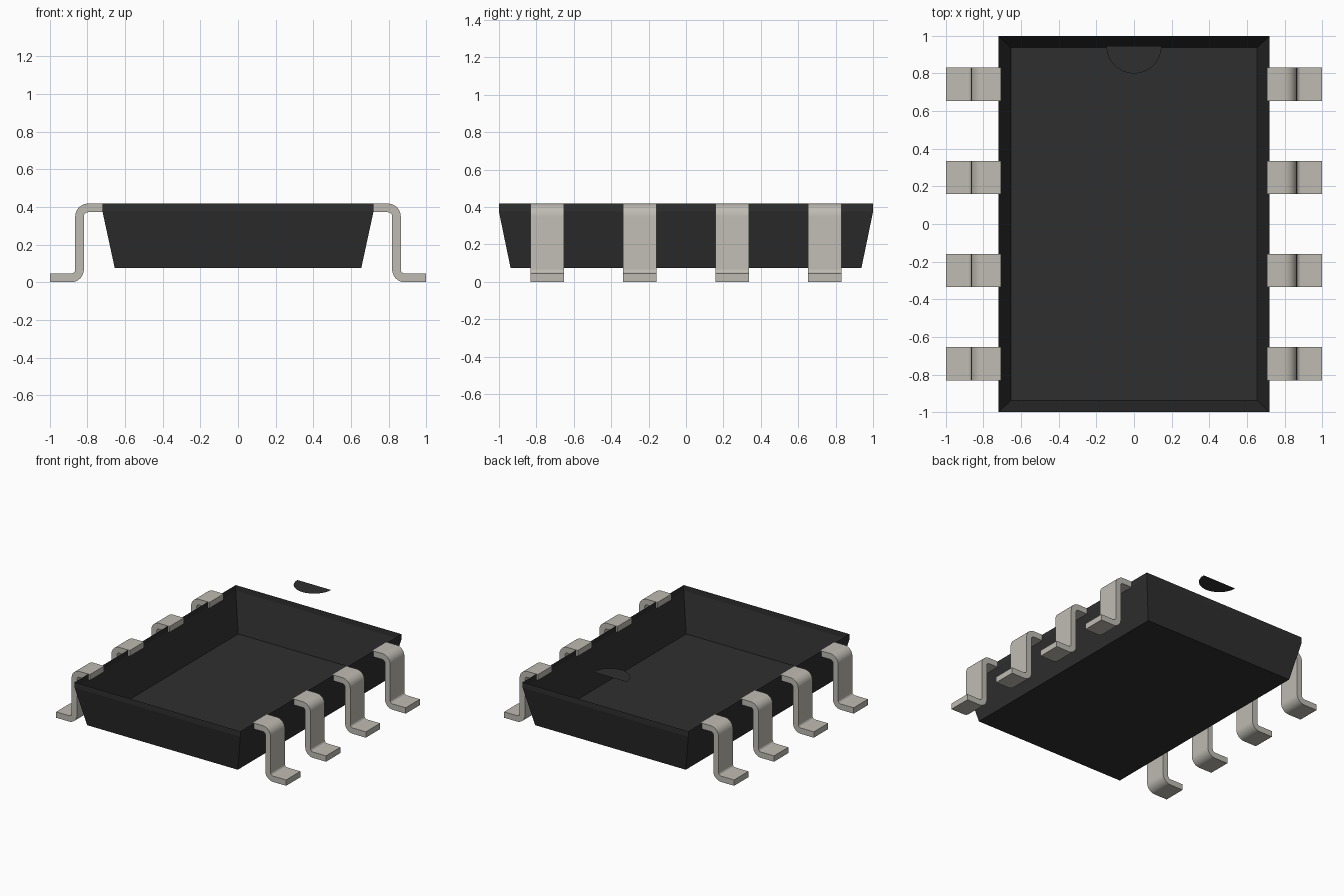
import bpy, bmesh, math

cube = bpy.data.objects.get("Cube")
if cube:
    bpy.data.objects.remove(cube, do_unlink=True)


def make_material(name, rgb, roughness):
    mat = bpy.data.materials.new(name)
    mat.use_nodes = True
    mat.diffuse_color = (*rgb, 1)
    bsdf = mat.node_tree.nodes["Principled BSDF"]
    bsdf.inputs["Base Color"].default_value = (*rgb, 1)
    bsdf.inputs["Roughness"].default_value = roughness
    return mat


black = make_material("black plastic", (0.028, 0.028, 0.028), 0.6)
metal = make_material("tinned metal", (0.52, 0.50, 0.45), 0.5)


def add_object(name, bm, mat):
    mesh = bpy.data.meshes.new(name)
    bm.to_mesh(mesh)
    bm.free()
    mesh.materials.append(mat)
    obj = bpy.data.objects.new(name, mesh)
    bpy.context.collection.objects.link(obj)
    return obj


# Package body: open tray of thin sheet, sloped walls and an upright rim band
bm = bmesh.new()
rings = []
for hx, hy, z in ((0.655, 0.938, 0.075), (0.72, 1.0, 0.375), (0.72, 1.0, 0.418)):
    rings.append([bm.verts.new((sx * hx, sy * hy, z))
                  for sx, sy in ((-1, -1), (1, -1), (1, 1), (-1, 1))])
bm.faces.new(rings[0][::-1])
for low, high in zip(rings, rings[1:]):
    for i in range(4):
        j = (i + 1) % 4
        bm.faces.new((low[i], low[j], high[j], high[i]))
add_object("package_body", bm, black)

# Orientation mark: flat half disc hovering above the back edge
bm = bmesh.new()
STEPS = 24
arc = [math.pi + math.pi * i / STEPS for i in range(STEPS + 1)]
bm.faces.new([bm.verts.new((0.146 * math.cos(a), 0.946 + 0.146 * math.sin(a), 0.632))
              for a in arc])
add_object("orientation_mark", bm, black)

# Gull-wing lead: a strip with two rounded bends
THICK, WIDTH, BEND = 0.046, 0.177, 0.045
X_IN, X_LEG, X_TIP = 0.706, 0.842, 1.0
Z_TOP, Z_FOOT = 0.395, 0.023


def lead_side(offset):
    """One side of the strip, offset from its centre line."""
    pts = [(X_IN, Z_TOP + offset)]
    for i in range(9):
        a = math.radians(90 - 90 * i / 8)
        r = BEND + offset
        pts.append((X_LEG - BEND + r * math.cos(a), Z_TOP - BEND + r * math.sin(a)))
    for i in range(9):
        a = math.radians(180 + 90 * i / 8)
        r = BEND - offset
        pts.append((X_LEG + BEND + r * math.cos(a), Z_FOOT + BEND + r * math.sin(a)))
    return pts + [(X_TIP, Z_FOOT + offset)]


def make_lead(name, side, y):
    bm = bmesh.new()
    outline = lead_side(THICK / 2) + lead_side(-THICK / 2)[::-1]
    face = bm.faces.new([bm.verts.new((side * x, y - WIDTH / 2, z)) for x, z in outline])
    grown = bmesh.ops.extrude_face_region(bm, geom=[face])["geom"]
    bmesh.ops.translate(bm, vec=(0, WIDTH, 0),
                        verts=[v for v in grown if isinstance(v, bmesh.types.BMVert)])
    bmesh.ops.recalc_face_normals(bm, faces=bm.faces)
    obj = add_object(name, bm, metal)
    bpy.ops.object.select_all(action="DESELECT")
    obj.select_set(True)
    bpy.context.view_layer.objects.active = obj
    bpy.ops.object.shade_smooth_by_angle(angle=math.radians(30))


# Four leads along each long side
for side, label in ((1, "left"), (-1, "right")):
    for i, y in enumerate((-0.742, -0.247, 0.247, 0.742)):
        make_lead(f"{label}_lead_{i + 1}", side, y)
